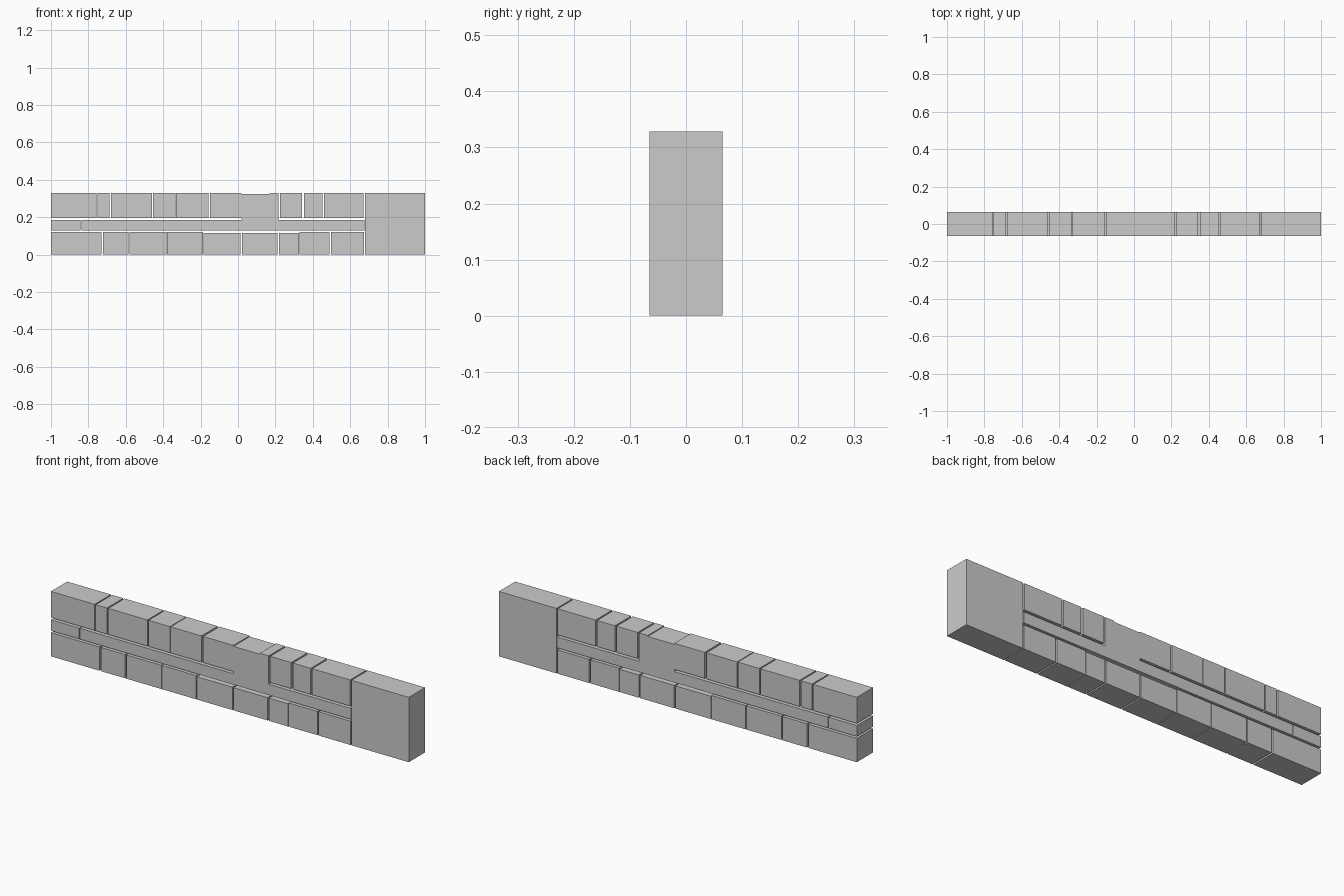
import bpy

DEPTH = 0.13   # wall thickness
TOP = 0.328    # wall height


def block(name, x0, x1, z0, z1):
    bpy.ops.mesh.primitive_cube_add(
        size=1, location=((x0 + x1) / 2, 0, (z0 + z1) / 2))
    ob = bpy.context.object
    ob.name = name
    ob.scale = (x1 - x0, DEPTH, z1 - z0)
    bpy.ops.object.transform_apply(location=False, rotation=False, scale=True)
    return ob


def course(name, spans, z0, z1):
    for i, (x0, x1) in enumerate(spans, 1):
        block(f"{name}_{i}", x0, x1, z0, z1)


# Bottom course of stones, a few slightly lower
course("bottom_stone", [(-1, -0.729), (-0.721, -0.585), (-0.579, -0.383),
                        (-0.379, -0.188), (0.328, 0.489), (0.496, 0.674)],
       0, 0.12)
course("low_bottom_stone", [(-0.184, 0.014), (0.021, 0.211), (0.218, 0.325)],
       0, 0.115)

# Thin middle course
course("middle_stone", [(-1, -0.842), (-0.838, 0.676)], 0.13, 0.185)

# Top course
course("top_stone", [(-1, -0.756), (-0.75, -0.687), (-0.68, -0.461),
                     (-0.455, -0.335), (-0.331, -0.159), (-0.15, 0.02),
                     (0.168, 0.217), (0.225, 0.343), (0.352, 0.452),
                     (0.46, 0.672)], 0.196, TOP)

# Stone in the top course that bridges down to the middle course
block("bridging_stone", 0.02, 0.168, 0.25, TOP - 0.005)
block("bridging_stone_foot", 0.02, 0.168, 0.185, 0.25)
block("bridging_stone_side", 0.168, 0.217, 0.185, 0.196)

# Full-height end stone
block("end_stone", 0.679, 1, 0, TOP)
